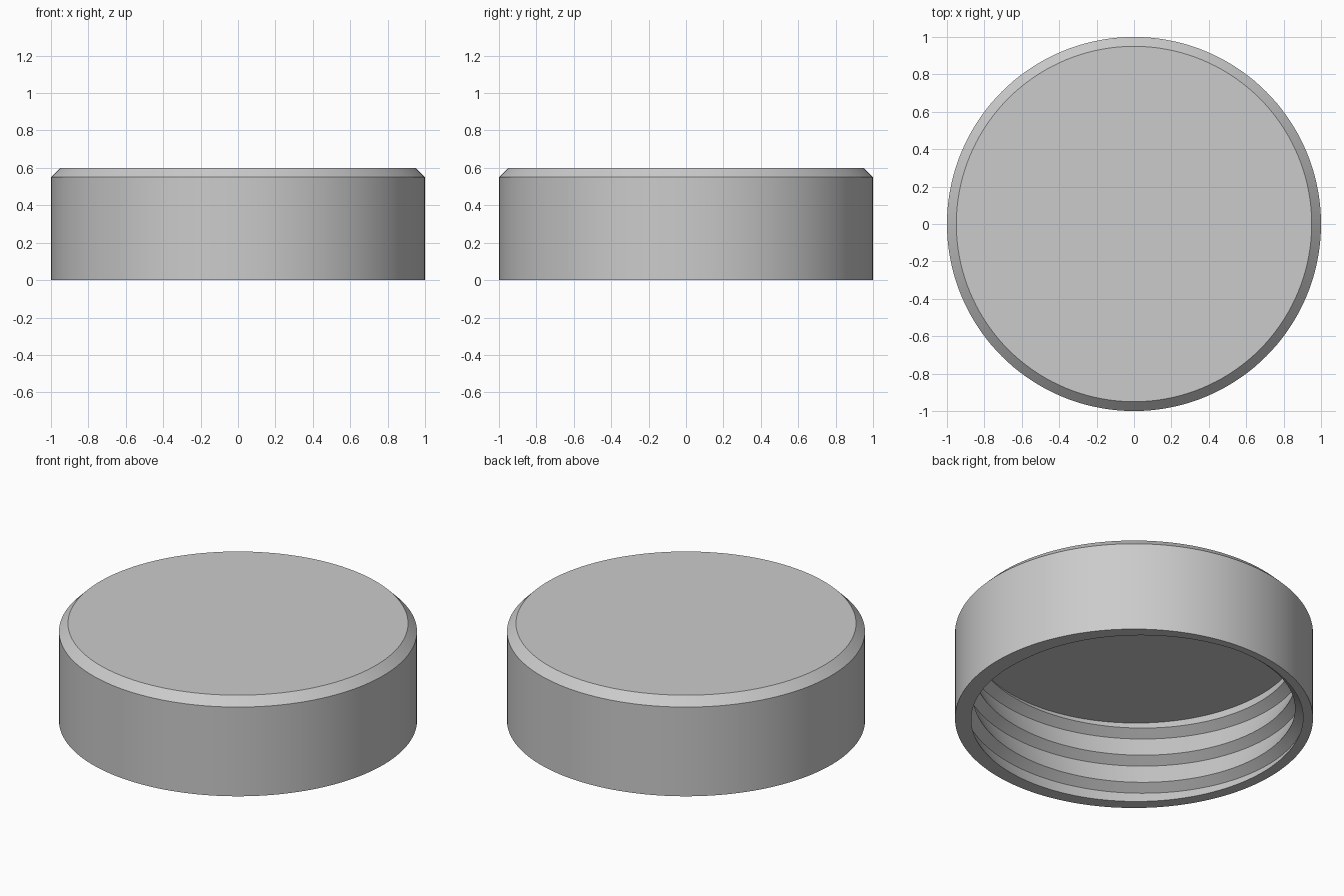
import bpy, bmesh
from math import cos, sin, tau

cube = bpy.data.objects.get("Cube")
if cube:
    bpy.data.objects.remove(cube, do_unlink=True)

SEGMENTS = 144
HEIGHT, CHAMFER = 0.6, 0.05
CEILING = 0.5                 # underside of the top plate
ROOT, CREST = 0.955, 0.90     # thread radii
PITCH, UNDERSIDE = 0.175, 0.039
START = 0.461 - PITCH * 0.875  # thread root height at angle zero


def thread_radius(z, turn):
    """Sawtooth thread: short underside, long upper flank."""
    u = (z - START - PITCH * turn) % PITCH
    if u < UNDERSIDE:
        return ROOT + (CREST - ROOT) * u / UNDERSIDE
    return CREST + (ROOT - CREST) * (u - UNDERSIDE) / (PITCH - UNDERSIDE)


def section(turn):
    """Half cross-section (radius, height) at a fraction of a full turn."""
    points = [(0, HEIGHT), (1 - CHAMFER, HEIGHT), (1, HEIGHT - CHAMFER), (1, 0)]
    for k in range(-4, 4):
        for step in (0, UNDERSIDE):
            z = START + PITCH * (k + turn) + step
            z = min(max(z, 0), CEILING)
            points.append((thread_radius(z, turn), z))
    return points + [(0, CEILING)]


# Cap shell: revolve the section while the thread climbs
bm = bmesh.new()
columns = []
for i in range(SEGMENTS + 1):
    turn = i / SEGMENTS
    c, s = cos(turn * tau), sin(turn * tau)
    columns.append([bm.verts.new((r * c, r * s, z)) for r, z in section(turn)])
for left, right in zip(columns, columns[1:]):
    for j in range(len(left) - 1):
        bm.faces.new((left[j], left[j + 1], right[j + 1], right[j]))
bmesh.ops.remove_doubles(bm, verts=bm.verts, dist=0.0001)
bmesh.ops.recalc_face_normals(bm, faces=bm.faces)

mesh = bpy.data.meshes.new("screw_cap")
bm.to_mesh(mesh)
bm.free()
cap = bpy.data.objects.new("screw_cap", mesh)
bpy.context.collection.objects.link(cap)

# Plain grey material
grey = bpy.data.materials.new("light_grey")
grey.use_nodes = True
colour = (0.6, 0.6, 0.6, 1)
grey.diffuse_color = colour
grey.node_tree.nodes["Principled BSDF"].inputs["Base Color"].default_value = colour
mesh.materials.append(grey)

# Smooth round walls, sharp chamfer and thread edges
bpy.ops.object.select_all(action='DESELECT')
cap.select_set(True)
bpy.context.view_layer.objects.active = cap
bpy.ops.object.shade_smooth_by_angle(angle=0.4)
